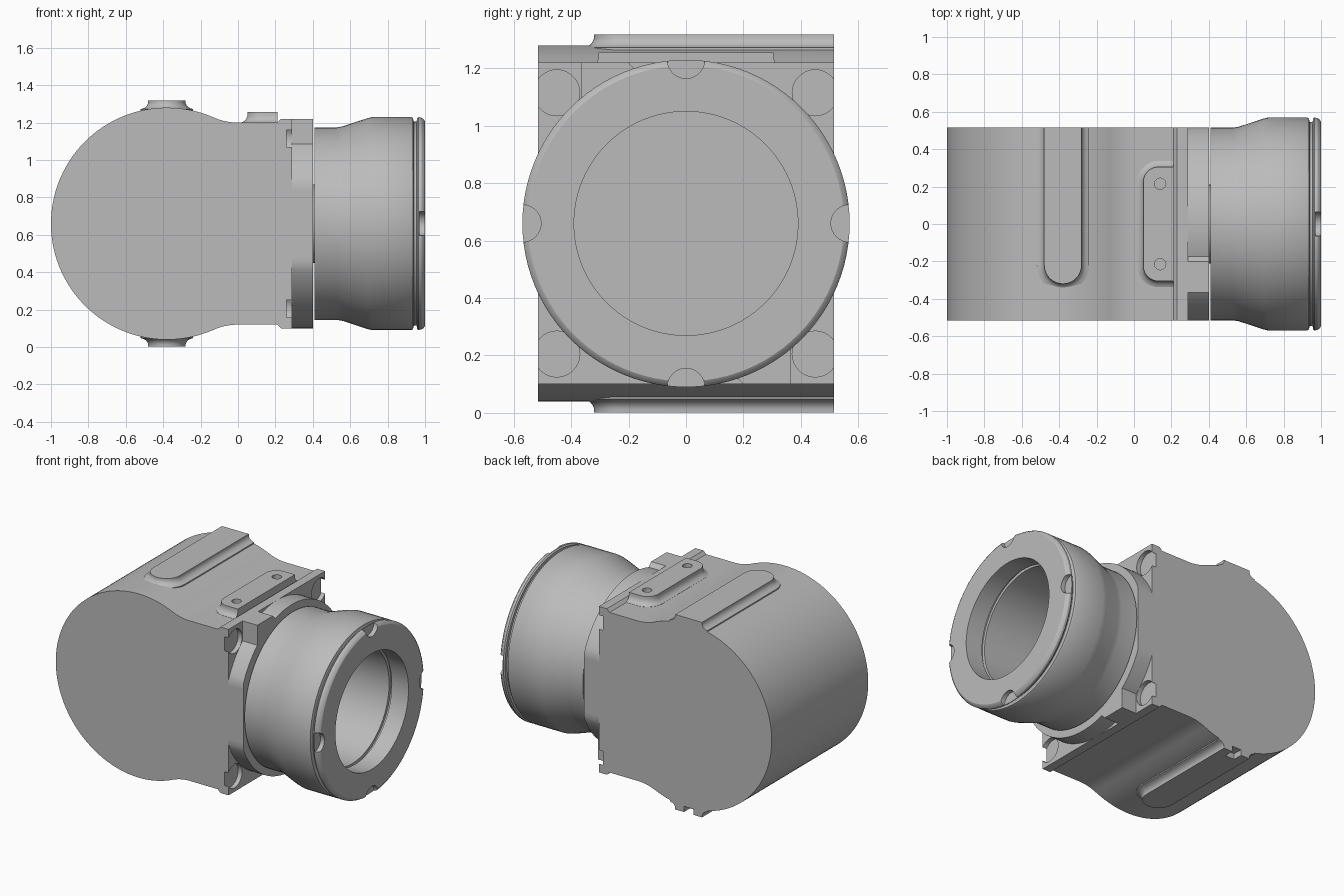
import bpy, bmesh, math
from mathutils import Matrix, Vector

if "Cube" in bpy.data.objects:
    bpy.data.objects.remove(bpy.data.objects["Cube"])

MID = 0.66      # height of the main axis
HALF = 0.515    # half depth of the housing

grey = bpy.data.materials.new("plain grey")
grey.use_nodes = True
grey.diffuse_color = (0.5, 0.5, 0.5, 1)
grey.node_tree.nodes["Principled BSDF"].inputs["Base Color"].default_value = (0.5, 0.5, 0.5, 1)


def finish(name, bm):
    """Turn a bmesh into a smooth-by-angle grey object."""
    bmesh.ops.remove_doubles(bm, verts=bm.verts, dist=1e-5)
    bmesh.ops.recalc_face_normals(bm, faces=bm.faces)
    mesh = bpy.data.meshes.new(name)
    bm.to_mesh(mesh)
    bm.free()
    mesh.materials.append(grey)
    ob = bpy.data.objects.new(name, mesh)
    bpy.context.collection.objects.link(ob)
    shade(ob)
    return ob


def activate(ob):
    bpy.ops.object.select_all(action="DESELECT")
    ob.select_set(True)
    bpy.context.view_layer.objects.active = ob


def shade(ob):
    activate(ob)
    bpy.ops.object.shade_smooth_by_angle(angle=math.radians(30))


def prism(name, points, offset):
    """Extrude a closed flat outline along a vector."""
    bm = bmesh.new()
    face = bm.faces.new([bm.verts.new(p) for p in points])
    ext = bmesh.ops.extrude_face_region(bm, geom=[face], use_keep_orig=True)
    moved = [g for g in ext["geom"] if isinstance(g, bmesh.types.BMVert)]
    bmesh.ops.translate(bm, verts=moved, vec=Vector(offset))
    return finish(name, bm)


def lathe(name, profile, steps=96):
    """Spin (x, radius) points around the main axis."""
    bm = bmesh.new()
    verts = [bm.verts.new((x, 0, MID + r)) for x, r in profile]
    edges = [bm.edges.new(pair) for pair in zip(verts, verts[1:])]
    bmesh.ops.spin(bm, geom=verts + edges, cent=(0, 0, MID), axis=(1, 0, 0),
                   angle=math.tau, steps=steps)
    return finish(name, bm)


def rod(centre, radius, depth, axis):
    """Round cutter along x or z."""
    bm = bmesh.new()
    turn = Matrix.Rotation(math.pi / 2, 4, "Y") if axis == "x" else Matrix()
    bmesh.ops.create_cone(bm, cap_ends=True, segments=32, radius1=radius, radius2=radius,
                          depth=depth, matrix=Matrix.Translation(centre) @ turn)
    return finish("cutter", bm)


def cut(ob, cutters):
    """Subtract each cutter and remove it."""
    for c in cutters:
        c.hide_render = True
        mod = ob.modifiers.new("cut", "BOOLEAN")
        mod.operation, mod.solver, mod.object = "DIFFERENCE", "EXACT", c
        activate(ob)
        bpy.ops.object.modifier_apply(modifier=mod.name)
        bpy.data.objects.remove(c)
    shade(ob)


def arc(cx, cy, r, a0, a1, n):
    angles = [math.radians(a0 + (a1 - a0) * i / n) for i in range(n + 1)]
    return [(cx + r * math.cos(a), cy + r * math.sin(a)) for a in angles]


def raised_pad(name, outline, levels, flip=False):
    """Stack offset copies of an outline so the sides flare into the housing."""
    bm = bmesh.new()
    rings = []
    for off, z in levels:
        z = 2 * MID - z if flip else z
        rings.append([bm.verts.new((x, y, z)) for x, y in outline(off)])
    for a, b in zip(rings, rings[1:]):
        for i in range(len(a)):
            j = (i + 1) % len(a)
            bm.faces.new((a[i], a[j], b[j], b[i]))
    bm.faces.new(rings[0])
    bm.faces.new(rings[-1])
    return finish(name, bm)


# Housing: round back blending through a concave fillet into a square flange
blend = math.degrees(math.atan2(0.86, 0.38))
upper = [(0.29, 0.56), (0.23, 0.56), (0.21, 0.54)]
upper += arc(0, 0.86, 0.32, 270, 180 + blend, 10)
upper += arc(-0.38, 0, 0.62, blend, 180, 44)[1:]
outline = upper + [(x, -z) for x, z in reversed(upper[:-1])]
housing = prism("housing", [(x, -HALF, MID + z) for x, z in outline], (0, 2 * HALF, 0))
cut(housing, [rod((0.29, sy * 0.45, MID + sz * 0.455), 0.08, 0.06, "x")
              for sy in (-1, 1) for sz in (-1, 1)])

# Round collar with flattened sides, and its two opposite lugs
ring = [(max(-HALF, min(HALF, y)), z) for y, z in arc(0, 0, 0.56, 0, 360, 96)[:-1]]
prism("collar", [(0.285, y, MID + z) for y, z in ring], (0.115, 0, 0))
lug = [(-0.365, 0.35), (-0.365, 0.56), (-0.2, 0.56), (-0.17, 0.53), (-0.17, 0.35)]
for name, s in (("upper_lug", 1), ("lower_lug", -1)):
    prism(name, [(0.285, s * y, MID + s * z) for y, z in lug], (0.115, 0, 0))

# Long ribs above and below, open at the back edge
def rib_outline(off):
    r = 0.1 + off
    return [(-0.38 + r, HALF), (-0.38 - r, HALF)] + arc(-0.38, -0.22, r, 180, 360, 24)


rib_levels = [(0, 1.318), (0, 1.305), (0.004, 1.295), (0.012, 1.284),
              (0.024, 1.277), (0.04, 1.272), (0.04, 1.2)]
raised_pad("upper_rib", rib_outline, rib_levels)
lower_rib = raised_pad("lower_rib", rib_outline, rib_levels, flip=True)
slot = [(-0.415, 0.45), (-0.345, 0.45), (-0.345, 0.6), (-0.415, 0.6)]
cut(lower_rib, [prism("cutter", [(x, y, -0.1) for x, y in slot], (0, 0, 0.145))])

# Small mounting pad with two screw holes
def pad_outline(off):
    r = 0.08 + off
    return ([(0.212, 0.305 + off)] + arc(0.13, 0.225, r, 90, 180, 10)
            + arc(0.13, -0.225, r, 180, 270, 10) + [(0.212, -0.305 - off)])


pad = raised_pad("mounting_pad", pad_outline,
                 [(0, 1.256), (0, 1.235), (0.006, 1.22), (0.016, 1.208),
                  (0.032, 1.201), (0.032, 1.17)])
cut(pad, [rod((0.14, y, 1.25), 0.03, 0.07, "z") for y in (-0.215, 0.215)])

# Hidden neck joining collar and barrel
lathe("neck", [(0.39, 0), (0.39, 0.21), (0.42, 0.21), (0.42, 0)], 48)

# Barrel with flared front, grooved rim and deep bore
barrel = lathe("barrel", [
    (0.41, 0), (0.41, 0.515), (0.53, 0.515), (0.56, 0.52), (0.69, 0.563), (0.72, 0.57),
    (0.925, 0.57), (0.935, 0.565), (0.94, 0.545), (0.955, 0.545), (0.957, 0.562),
    (0.965, 0.57), (0.98, 0.57), (0.993, 0.562), (1, 0.55), (1, 0.39), (0.875, 0.39),
    (0.875, 0.41), (0.855, 0.41), (0.855, 0.39), (0.43, 0.39), (0.43, 0)])
cut(barrel, [rod((1, 0.57 * math.cos(a), MID + 0.57 * math.sin(a)), 0.065, 0.06, "x")
             for a in (0, math.pi / 2, math.pi, -math.pi / 2)])
